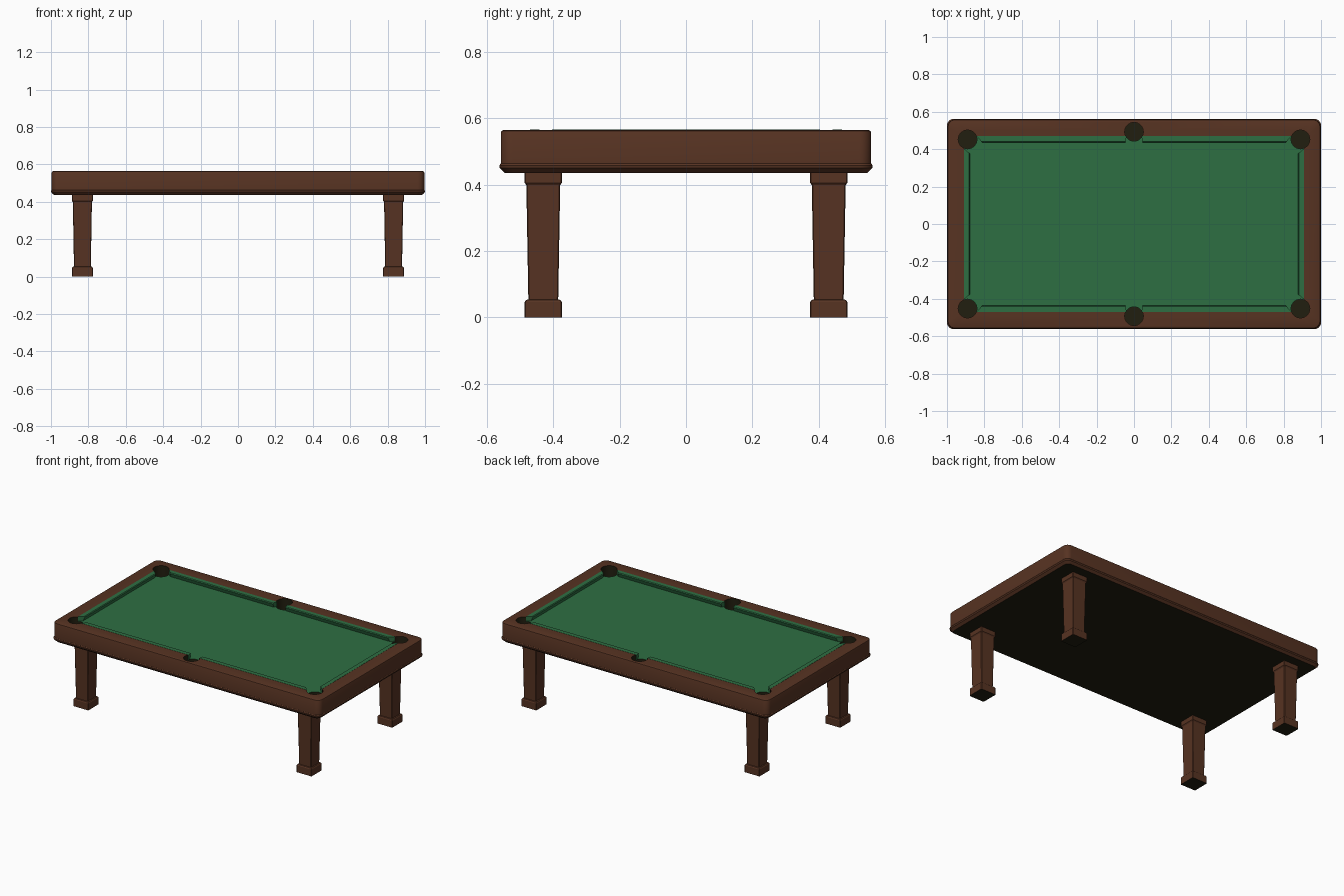
import bpy, bmesh, math

if "Cube" in bpy.data.objects:
    bpy.data.objects.remove(bpy.data.objects["Cube"])


def material(name, rgb):
    m = bpy.data.materials.new(name)
    m.diffuse_color = (*rgb, 1)
    m.use_nodes = True
    m.node_tree.nodes["Principled BSDF"].inputs["Base Color"].default_value = m.diffuse_color
    return m


WOOD = material("brown wood", (0.095, 0.033, 0.016))
CLOTH = material("green cloth", (0.027, 0.158, 0.055))
DARK = material("dark lining", (0.015, 0.013, 0.005))

POCKETS = [(x, y) for s in (-1, 1)
           for x, y in ((-0.89, 0.452 * s), (0, 0.493 * s), (0.89, 0.452 * s))]
POCKET_R = 0.05


def finish(bm, name, mats):
    bmesh.ops.recalc_face_normals(bm, faces=bm.faces[:])
    me = bpy.data.meshes.new(name)
    bm.to_mesh(me)
    bm.free()
    for m in mats:
        me.materials.append(m)
    ob = bpy.data.objects.new(name, me)
    bpy.context.collection.objects.link(ob)
    return ob


def smooth(ob):
    for p in ob.data.polygons:
        p.use_smooth = True
    ob.data.set_sharp_from_angle(angle=math.radians(30))


def rounded_rect(hx, hy, r, seg):
    pts = []
    for k, (sx, sy) in enumerate(((1, 1), (-1, 1), (-1, -1), (1, -1))):
        for i in range(seg + 1):
            a = math.pi / 2 * (k + i / seg)
            pts.append((sx * (hx - r) + r * math.cos(a),
                        sy * (hy - r) + r * math.sin(a)))
    return pts


def loft(name, rings, mats, seg, cx=0, cy=0):
    """Closed solid through rounded rectangles (half x, half y, radius, z)."""
    bm = bmesh.new()
    loops = [[bm.verts.new((x + cx, y + cy, z)) for x, y in rounded_rect(hx, hy, r, seg)]
             for hx, hy, r, z in rings]
    n = len(loops[0])
    for a, b in zip(loops, loops[1:]):
        for i in range(n):
            j = (i + 1) % n
            bm.faces.new((a[i], a[j], b[j], b[i]))
    bm.faces.new(loops[0])
    bm.faces.new(loops[-1])
    return finish(bm, name, mats)


def darken_underside(ob):
    for p in ob.data.polygons:
        if p.normal.z < -0.9:
            p.material_index = 1


# Frame: moulded bottom edge, straight apron, eased top, recess for the bed
frame = loft("table_frame", [
    (0.982, 0.547, 0.030, 0.435),
    (0.998, 0.561, 0.036, 0.449),
    (1.000, 0.562, 0.036, 0.458),
    (0.996, 0.558, 0.036, 0.464),
    (0.996, 0.558, 0.036, 0.556),
    (0.994, 0.556, 0.035, 0.561),
    (0.988, 0.550, 0.032, 0.564),
    (0.910, 0.470, 0.005, 0.564),
    (0.910, 0.470, 0.005, 0.480)], [WOOD, DARK], 6)
darken_underside(frame)

# Cloth bed
bed = loft("cloth_bed", [(0.910, 0.470, 0.005, 0.480),
                         (0.910, 0.470, 0.005, 0.535)], [CLOTH, DARK], 6)

# Pocket holes
bm = bmesh.new()
for px, py in POCKETS:
    new = bmesh.ops.create_cone(bm, cap_ends=True, segments=32, radius1=POCKET_R,
                                radius2=POCKET_R, depth=0.2)["verts"]
    bmesh.ops.translate(bm, verts=new, vec=(px, py, 0.56))
cutter = finish(bm, "pocket_cutter", [])
cutter.hide_render = True

for ob in (frame, bed):
    mod = ob.modifiers.new("pockets", "BOOLEAN")
    mod.operation = "DIFFERENCE"
    mod.solver = "EXACT"
    mod.object = cutter
    dg = bpy.context.evaluated_depsgraph_get()
    dg.update()
    me = bpy.data.meshes.new_from_object(ob.evaluated_get(dg))
    ob.modifiers.clear()
    ob.data = me
    # line the pocket walls and floors
    for p in me.polygons:
        c = p.center
        near = min(math.hypot(c.x - x, c.y - y) for x, y in POCKETS) < POCKET_R + 0.001
        if near and (abs(p.normal.z) < 0.5 or c.z < 0.47) and c.z > 0.45:
            p.material_index = 1
    smooth(ob)
bpy.data.objects.remove(cutter)


# Cushions: (distance from rail, z) section with undercut nose and mitred ends
SECTION = [(0, 0.530), (0, 0.565), (0.029, 0.565), (0.033, 0.560), (0.022, 0.530)]


def cushion(name, rail, side, along_x, back, nose):
    bm = bmesh.new()
    ends = []
    for e in (0, 1):
        loop = []
        for d, z in SECTION:
            t = back[e] + (nose[e] - back[e]) * d / 0.033
            u = side * (rail - d)
            loop.append(bm.verts.new((t, u, z) if along_x else (u, t, z)))
        ends.append(loop)
        bm.faces.new(loop)
    n = len(SECTION)
    for i in range(n):
        j = (i + 1) % n
        bm.faces.new((ends[0][i], ends[0][j], ends[1][j], ends[1][i]))
    finish(bm, name, [CLOTH])


for s, sn in ((-1, "front"), (1, "back")):
    for h, hn in ((-1, "left"), (1, "right")):
        cushion(f"{sn}_{hn}_cushion", 0.47, s, True,
                (0.039 * h, 0.842 * h), (0.046 * h, 0.812 * h))
for s, sn in ((-1, "left"), (1, "right")):
    cushion(f"{sn}_end_cushion", 0.91, s, False, (-0.404, 0.404), (-0.376, 0.376))

# Legs: square foot, tapered shaft, square capital
LEG = [(0.056, 0.0), (0.056, 0.046), (0.052, 0.052), (0.045, 0.054),
       (0.051, 0.398), (0.056, 0.405), (0.056, 0.440)]
for sx, xn in ((-1, "left"), (1, "right")):
    for sy, yn in ((-1, "front"), (1, "back")):
        leg = loft(f"{yn}_{xn}_leg", [(h, h, 0.003, z) for h, z in LEG],
                   [WOOD, DARK], 1, 0.832 * sx, 0.43 * sy)
        for p in leg.data.polygons:
            if p.normal.z < -0.9 and p.center.z < 0.01:
                p.material_index = 1
